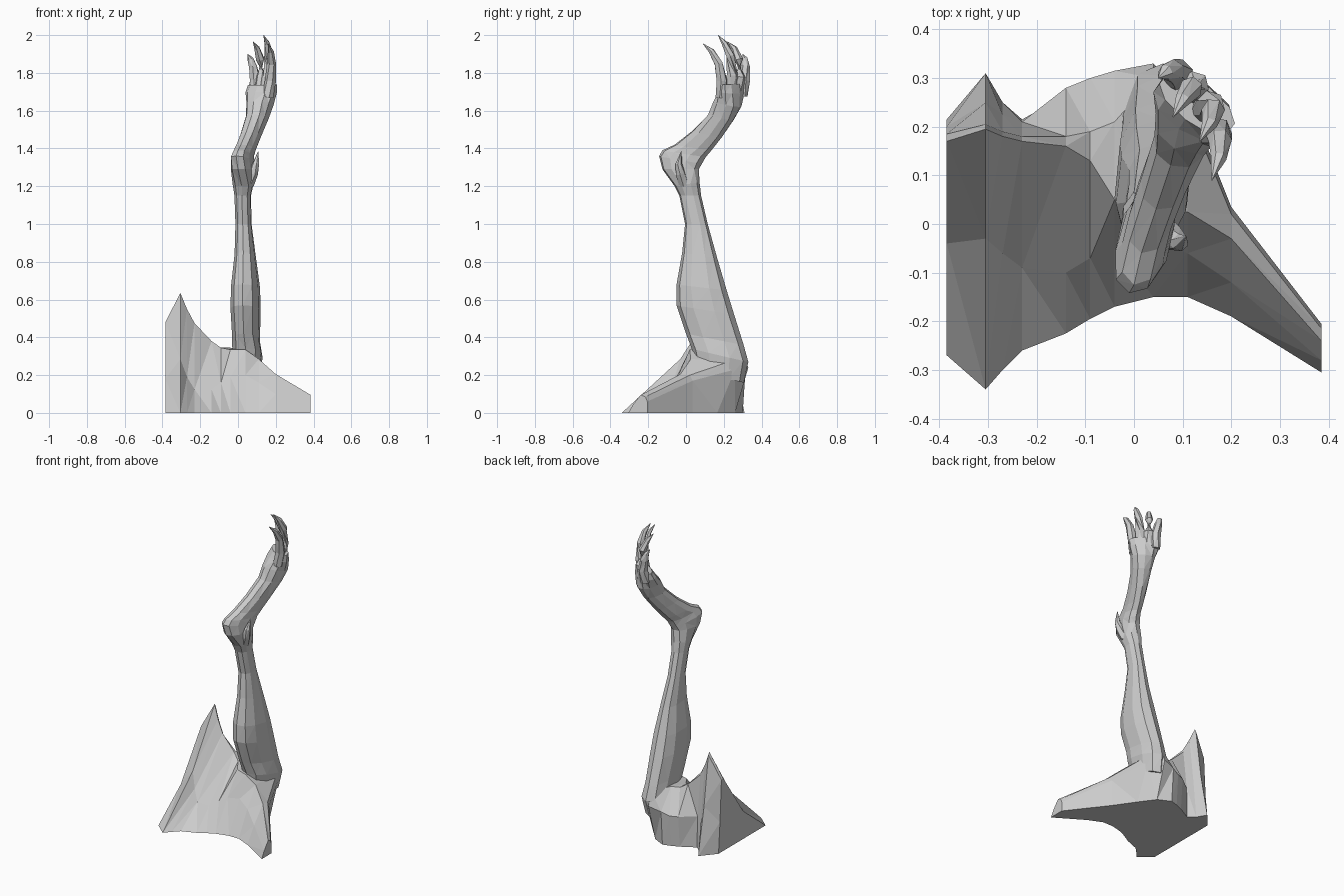
import bpy, bmesh, math
from mathutils import Vector


def loft(name, rings):
    """Skin a list of equal-length point rings, cap both ends, flat triangles."""
    bm = bmesh.new()
    vs = [[bm.verts.new(p) for p in r] for r in rings]
    n = len(rings[0])
    for a, b in zip(vs, vs[1:]):
        for i in range(n):
            j = (i + 1) % n
            bm.faces.new((a[i], a[j], b[j], b[i]))
    bm.faces.new(vs[0])
    bm.faces.new(vs[-1])
    bmesh.ops.recalc_face_normals(bm, faces=bm.faces[:])
    bmesh.ops.triangulate(bm, faces=bm.faces[:])
    me = bpy.data.meshes.new(name)
    bm.to_mesh(me)
    bm.free()
    ob = bpy.data.objects.new(name, me)
    bpy.context.collection.objects.link(ob)
    return ob


def oval(front, back, w, n=10):
    """Slightly boxy oval ring from front to back point, half-width w sideways."""
    f, b = Vector(front), Vector(back)
    c, d = (f + b) / 2, (f - b) / 2
    side = Vector((-d.y, d.x, 0)).normalized() * w
    box = lambda v: math.copysign(abs(v) ** 0.85, v)
    return [c + d * box(math.cos(t)) + side * box(math.sin(t))
            for t in (2 * math.pi * i / n for i in range(n))]


def claw(name, path, radii, n=6):
    """Tapered tube along a path, ending in a point."""
    pts = [Vector(p) for p in path]
    rings = []
    for i, (p, r) in enumerate(zip(pts, radii)):
        d = pts[min(i + 1, len(pts) - 1)] - pts[max(i - 1, 0)]
        q = d.to_track_quat('Z', 'Y')
        rings.append([p + q @ Vector((r * math.cos(t), r * math.sin(t), 0))
                      for t in (2 * math.pi * k / n for k in range(n))])
    return loft(name, rings)


# Hip: y-z profiles at stations along x (front foot, slope, crest, crest, back, back foot)
hip = [
    (-.385, (-.27, 0), (-.04, .18), (.17, .48), (.185, .47), (.20, .2), (.215, 0)),
    (-.305, (-.34, 0), (-.03, .285), (.195, .635), (.205, .62), (.25, .3), (.31, 0)),
    (-.27, (-.30, 0), (-.06, .19), (.18, .55), (.19, .54), (.225, .25), (.25, 0)),
    (-.23, (-.26, 0), (-.09, .125), (.17, .475), (.18, .46), (.21, .2), (.215, 0)),
    (-.14, (-.225, 0), (-.10, .125), (.16, .38), (.18, .375), (.28, .2), (.265, 0)),
    (-.09, (-.195, 0), (-.07, .16), (.13, .345), (.19, .345), (.30, .2), (.285, 0)),
    (-.04, (-.17, 0), (-.05, .19), (.05, .335), (.21, .345), (.315, .22), (.30, 0)),
    (.04, (-.15, 0), (-.04, .2), (.02, .335), (.30, .33), (.33, .24), (.26, 0)),
    (.11, (-.15, 0), (-.06, .16), (.025, .285), (.24, .275), (.26, .23), (.165, 0)),
    (.20, (-.19, 0), (-.12, .10), (-.03, .205), (.02, .20), (.035, .17), (.035, 0)),
    (.385, (-.305, 0), (-.28, .045), (-.24, .095), (-.215, .085), (-.205, .06), (-.205, 0)),
]
loft("hip", [[(s[0], y, z) for y, z in s[1:]] for s in hip])

# Leg: shin, heel, foot and palm as ovals (front point, back point, half-width)
leg = [
    ((.04, .06, .22), (.05, .305, .16), .07),
    ((.04, .03, .34), (.06, .33, .27), .08),
    ((.03, .0, .42), (.055, .305, .36), .072),
    ((.025, -.05, .57), (.055, .255, .52), .078),
    ((.025, -.05, .68), (.055, .215, .65), .075),
    ((.028, -.02, .85), (.048, .165, .82), .055),
    ((.025, -.005, 1.0), (.033, .115, 1.0), .043),
    ((.02, -.035, 1.15), (.03, .08, 1.15), .044),
    ((.02, -.06, 1.2), (.035, .072, 1.22), .055),
    ((.0, -.125, 1.29), (.045, .068, 1.29), .056),
    ((-.01, -.142, 1.36), (.055, .085, 1.32), .053),
    ((.0, -.125, 1.39), (.06, .105, 1.355), .047),
    ((.015, -.06, 1.42), (.07, .135, 1.39), .047),
    ((.045, .03, 1.49), (.095, .19, 1.46), .05),
    ((.075, .12, 1.58), (.13, .25, 1.55), .057),
    ((.083, .155, 1.65), (.15, .283, 1.62), .07),
    ((.092, .195, 1.70), (.153, .285, 1.69), .09),
    ((.105, .215, 1.735), (.155, .28, 1.74), .09),
]
loft("leg", [oval(*r) for r in leg])

# Four curled toes with claws
toes = [
    [(.085, .295, 1.68), (.092, .310, 1.76), (.08, .315, 1.83), (.065, .312, 1.875), (.05, .30, 1.9)],
    [(.115, .27, 1.68), (.125, .285, 1.78), (.118, .28, 1.87), (.10, .255, 1.93), (.08, .22, 1.965)],
    [(.142, .23, 1.68), (.157, .245, 1.79), (.163, .235, 1.89), (.155, .205, 1.955), (.135, .17, 2.0)],
    [(.158, .187, 1.67), (.172, .19, 1.76), (.177, .172, 1.85), (.174, .135, 1.915), (.16, .09, 1.955)],
]
for i, path in enumerate(toes):
    claw(f"toe_{i + 1}", path, (.031, .03, .024, .016, .001))

# Spur beside the heel
claw("spur", [(.055, -.01, 1.21), (.08, -.03, 1.27), (.095, -.038, 1.32), (.107, -.025, 1.385)],
     (.03, .027, .018, .001))
